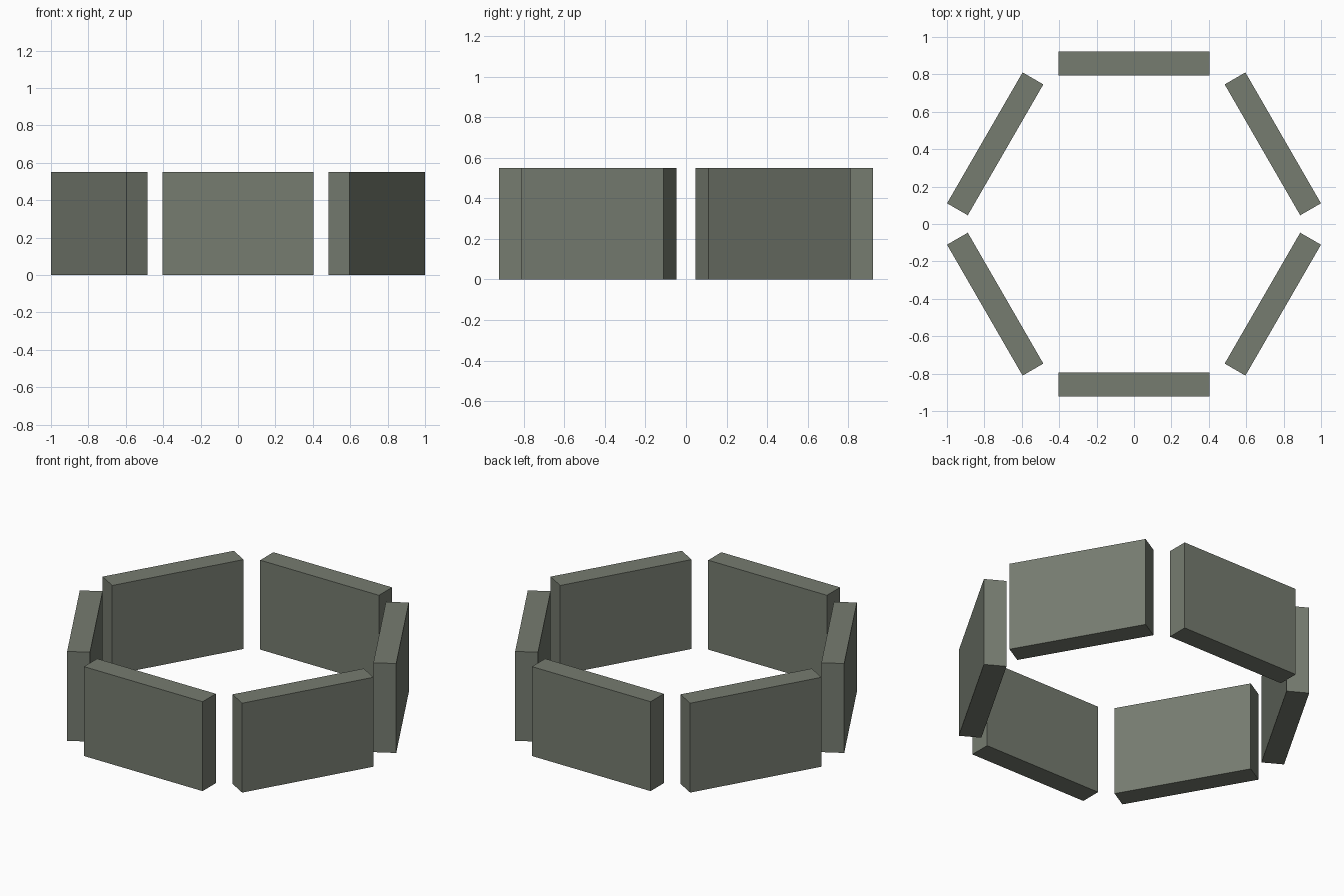
import bpy, math
from mathutils import Matrix

if "Cube" in bpy.data.objects:
    bpy.data.objects.remove(bpy.data.objects["Cube"])

# Panel sizes
LENGTH, THICK, HEIGHT, RADIUS = 0.808, 0.128, 0.55, 0.857

mat = bpy.data.materials.new("grey green stone")
mat.diffuse_color = (0.18, 0.2, 0.162, 1)
mat.use_nodes = True
mat.node_tree.nodes["Principled BSDF"].inputs["Base Color"].default_value = mat.diffuse_color

# Six upright wall panels in a hexagonal ring
for i in range(6):
    bpy.ops.mesh.primitive_cube_add(size=1)
    panel = bpy.context.object
    panel.name = f"wall_panel_{i + 1}"
    panel.data.transform(
        Matrix.Rotation(math.radians(60 * i), 4, 'Z')
        @ Matrix.Translation((0, RADIUS, HEIGHT / 2))
        @ Matrix.Diagonal((LENGTH, THICK, HEIGHT, 1)))
    panel.data.materials.append(mat)
